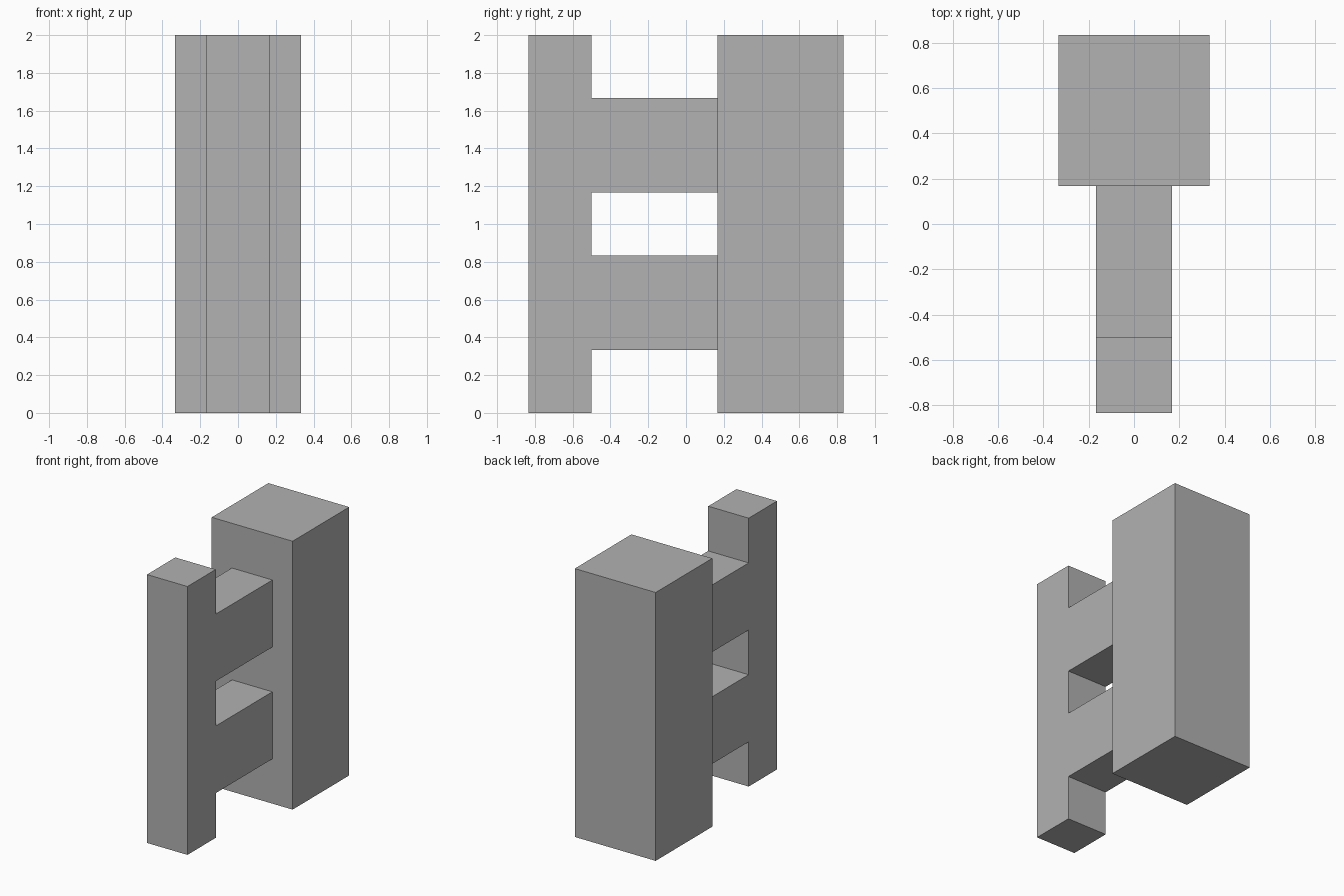
import bpy
import bmesh
from mathutils import Vector

cube = bpy.data.objects.get("Cube")
if cube:
    bpy.data.objects.remove(cube, do_unlink=True)

grey = bpy.data.materials.new("plain_grey")
grey.use_nodes = True
colour = (0.445, 0.445, 0.445, 1)
grey.diffuse_color = colour
grey.node_tree.nodes["Principled BSDF"].inputs["Base Color"].default_value = colour

U = 1 / 6  # building module


def extrude_profile(name, profile, half_width):
    """Extrude a (y, z) outline, in modules, symmetrically across x."""
    bm = bmesh.new()
    face = bm.faces.new([bm.verts.new((-half_width * U, y * U, z * U)) for y, z in profile])
    out = bmesh.ops.extrude_face_region(bm, geom=[face])
    moved = [v for v in out["geom"] if isinstance(v, bmesh.types.BMVert)]
    bmesh.ops.translate(bm, verts=moved, vec=Vector((2 * half_width * U, 0, 0)))
    bmesh.ops.recalc_face_normals(bm, faces=bm.faces)
    mesh = bpy.data.meshes.new(name)
    bm.to_mesh(mesh)
    bm.free()
    mesh.materials.append(grey)
    obj = bpy.data.objects.new(name, mesh)
    bpy.context.collection.objects.link(obj)


# Thick rear pillar
extrude_profile("rear_pillar", [(1, 0), (5, 0), (5, 12), (1, 12)], 2)

# Slim front post with two rails reaching back to the pillar
comb = [(-5, 0), (-3, 0)]
for bottom in (2, 7):
    top = bottom + 3
    comb += [(-3, bottom), (1, bottom), (1, top), (-3, top)]
comb += [(-3, 12), (-5, 12)]
extrude_profile("front_post_with_rails", comb, 1)
